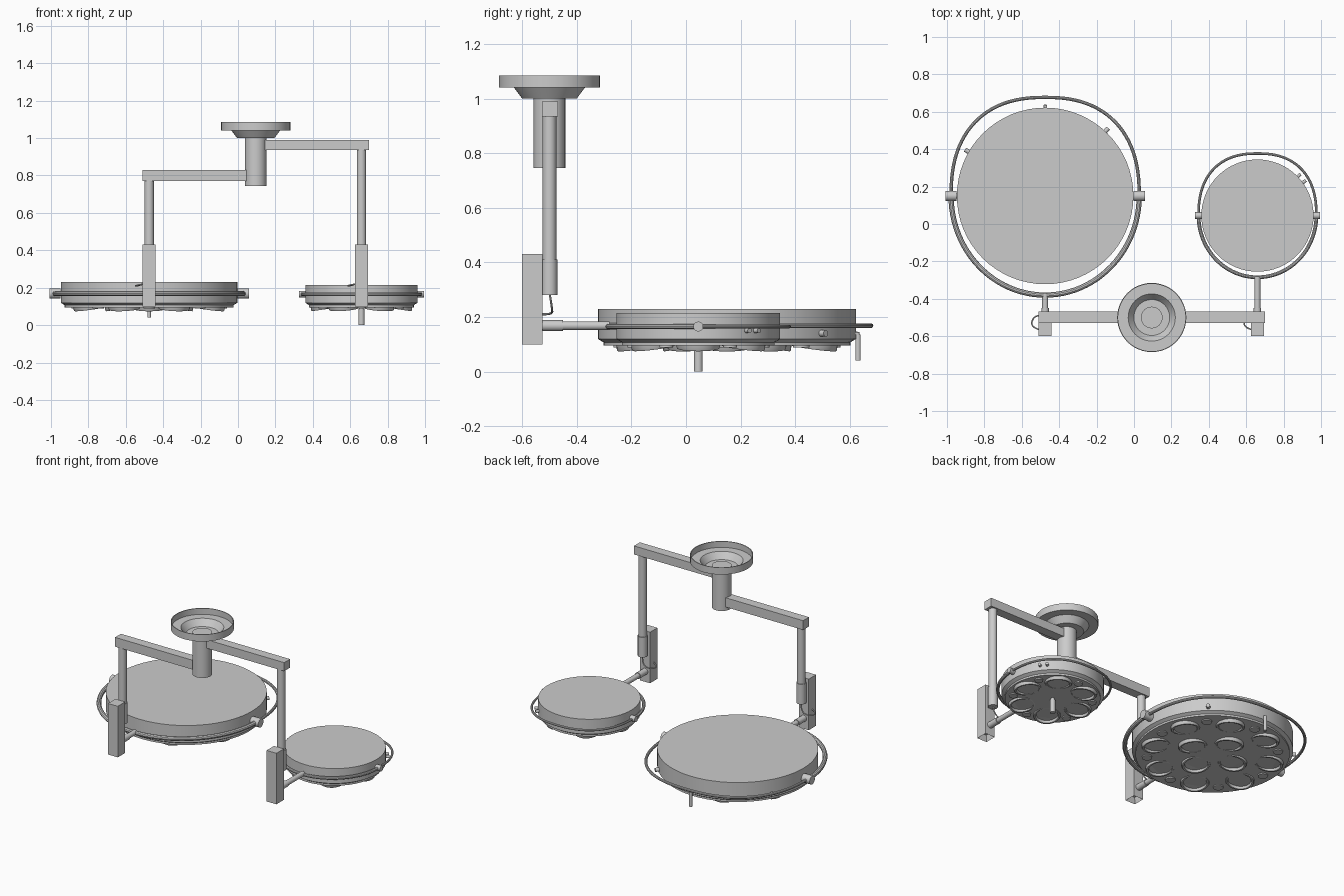
import bpy, bmesh, math
from mathutils import Matrix, Vector

cube = bpy.data.objects.get("Cube")
if cube:
    bpy.data.objects.remove(cube)

grey = bpy.data.materials.new("satin_grey")
grey.use_nodes = True
grey.diffuse_color = (0.6, 0.6, 0.6, 1)
grey.node_tree.nodes["Principled BSDF"].inputs["Base Color"].default_value = (0.6, 0.6, 0.6, 1)


def finish(bm, name, matrix=None):
    """Turn a bmesh into a sharp-edged smooth object."""
    bmesh.ops.recalc_face_normals(bm, faces=bm.faces)
    if matrix is not None:
        bm.transform(matrix)
    mesh = bpy.data.meshes.new(name)
    bm.to_mesh(mesh)
    bm.free()
    obj = bpy.data.objects.new(name, mesh)
    bpy.context.collection.objects.link(obj)
    mesh.materials.append(grey)
    bpy.ops.object.select_all(action='DESELECT')
    obj.select_set(True)
    bpy.context.view_layer.objects.active = obj
    bpy.ops.object.shade_smooth_by_angle(angle=math.radians(35))
    return obj


def lathe(name, profile, matrix, steps=48):
    """Spin a (radius, height) profile about z."""
    bm = bmesh.new()
    verts = [bm.verts.new((r, 0, z)) for r, z in profile]
    edges = [bm.edges.new(pair) for pair in zip(verts, verts[1:])]
    bmesh.ops.spin(bm, geom=verts + edges, axis=(0, 0, 1), cent=(0, 0, 0),
                   angle=math.tau, steps=steps, use_duplicate=False)
    bmesh.ops.remove_doubles(bm, verts=bm.verts, dist=1e-5)
    return finish(bm, name, matrix)


def rod(name, a, b, radius, sides=24):
    a, b = Vector(a), Vector(b)
    bm = bmesh.new()
    bmesh.ops.create_cone(bm, cap_ends=True, segments=sides, radius1=radius,
                          radius2=radius, depth=(b - a).length)
    turn = (b - a).to_track_quat('Z', 'Y').to_matrix().to_4x4()
    return finish(bm, name, Matrix.Translation((a + b) / 2) @ turn)


def box(name, low, high, hollow_end=False):
    low, high = Vector(low), Vector(high)
    bm = bmesh.new()
    bmesh.ops.create_cube(bm, size=1)
    bm.transform(Matrix.Translation((low + high) / 2) @ Matrix.Diagonal((*(high - low), 1)))
    if hollow_end:
        bottom = min(bm.faces, key=lambda f: f.calc_center_median().z)
        bmesh.ops.inset_region(bm, faces=[bottom], thickness=0.01)
        bmesh.ops.translate(bm, verts=bottom.verts, vec=(0, 0, 0.04))
    return finish(bm, name)


def tube(name, points, radius, smooth=False):
    curve = bpy.data.curves.new(name, 'CURVE')
    curve.dimensions = '3D'
    curve.bevel_depth = radius
    curve.bevel_resolution = 3
    curve.use_fill_caps = True
    curve.resolution_u = 8
    spline = curve.splines.new('NURBS' if smooth else 'POLY')
    spline.points.add(len(points) - 1)
    for p, co in zip(spline.points, points):
        p.co = (*co, 1)
    if smooth:
        spline.use_endpoint_u = True
        spline.order_u = 3
    temp = bpy.data.objects.new(name + "_path", curve)
    bpy.context.collection.objects.link(temp)
    bm = bmesh.new()
    bm.from_mesh(temp.evaluated_get(bpy.context.evaluated_depsgraph_get()).to_mesh())
    bpy.data.objects.remove(temp)
    return finish(bm, name)


def polar(centre, radius, degrees, z):
    t = math.radians(degrees)
    return Vector((centre[0] + radius * math.cos(t), centre[1] + radius * math.sin(t), z))


def reflector(name, centre, radius, degrees, z, size):
    """A shallow lamp cup tilted towards the middle of the head."""
    aim = Matrix.Rotation(math.radians(degrees), 4, 'Z') @ Matrix.Rotation(math.radians(8), 4, 'Y')
    profile = [(size, 0.03), (size, 0), (size * 0.96, -0.005), (size * 0.84, -0.005),
               (size * 0.8, 0), (size * 0.78, 0.01), (0, 0.01)]
    lathe(name, profile, Matrix.Translation(polar(centre, radius, degrees, z)) @ aim, 32)


def lamp_head(name, centre, radius, low, top):
    edge = radius - 0.02
    lathe(name + "_housing", [(0, low), (edge, low), (edge, low + 0.012),
                              (radius, low + 0.024), (radius, top), (0, top)],
          Matrix.Translation((*centre, 0)), 64)


def yoke(name, centre, half_width, back, front, z, thick, thin, pivot):
    """Thick front half hoop, thin squarer back half hoop, and two pivots."""
    def arc(depth, power):
        out = []
        for i in range(49):
            t = math.pi * i / 48
            c, s = math.cos(t), math.sin(t)
            out.append((centre[0] + math.copysign(abs(c) ** power, c) * half_width,
                        centre[1] + depth * s ** power, z))
        return out
    tube(name + "_front_hoop", arc(-front, 1.0), thick)
    tube(name + "_back_hoop", arc(back, 0.84), thin)
    for side, word in ((1, "left"), (-1, "right")):
        x = centre[0] + side * half_width
        rod(f"{name}_{word}_pivot", (x - pivot, centre[1], z), (x + pivot, centre[1], z), pivot * 0.9)
        rod(f"{name}_{word}_pin", (x, centre[1], z), (x - side * 0.06, centre[1], z), pivot * 0.45)


def drop_support(name, x, top, hoop_y):
    """Pole, sleeve, bracket, cable and stem that carry one head."""
    y = -0.5
    rod(name + "_pole", (x, y, 0.3), (x, y, top), 0.025)
    rod(name + "_sleeve", (x, y, 0.28), (x, y, 0.41), 0.029)
    box(name + "_bracket", (x - 0.035, -0.6, 0.1), (x + 0.035, -0.525, 0.43), True)
    rod(name + "_collar", (x, -0.53, 0.168), (x, -0.45, 0.168), 0.02)
    rod(name + "_stem", (x, -0.46, 0.168), (x, hoop_y, 0.168), 0.016)
    tube(name + "_cable", [(x, y, 0.29), (x, -0.49, 0.23), (x - 0.06, -0.49, 0.21),
                           (x - 0.08, -0.55, 0.21), (x - 0.03, -0.565, 0.22)], 0.004, True)


# Ceiling mount and column
mount = Matrix.Translation((0.095, -0.5, 0))
lathe("ceiling_dish", [(0, 1.0), (0.1, 1.0), (0.13, 1.04), (0.185, 1.04), (0.185, 1.085),
                       (0.18, 1.085), (0.18, 1.046), (0.126, 1.046), (0.096, 1.006), (0, 1.006)], mount)
rod("column", (0.095, -0.5, 0.745), (0.095, -0.5, 1.015), 0.058, 32)

# Horizontal arms
box("left_arm", (0.12, -0.528, 0.935), (0.7, -0.468, 0.99))
box("right_arm", (-0.51, -0.528, 0.77), (0.07, -0.468, 0.83))
drop_support("left", 0.66, 0.94, -0.28)
drop_support("right", -0.475, 0.78, -0.37)

# Large head
big = (-0.475, 0.15)
lamp_head("large", big, 0.472, 0.095, 0.23)
yoke("large", big, 0.503, 0.527, 0.53, 0.168, 0.014, 0.009, 0.03)
for i in range(8):
    reflector(f"large_outer_cup_{i}", big, 0.345, 45 * i + 22.5, 0.09, 0.085)
    spot = polar(big, 0.385, 45 * i, 0.1)
    rod(f"large_small_spot_{i}", spot, spot - Vector((0, 0, 0.012)), 0.03)
for i in range(4):
    reflector(f"large_inner_cup_{i}", big, 0.15, 90 * i, 0.09, 0.085)
for degrees in (47, 150):
    rod(f"large_knob_{degrees}", polar(big, 0.46, degrees, 0.14), polar(big, 0.495, degrees, 0.14), 0.012)
tube("large_handle_arm", [(-0.475, 0.6, 0.14), (-0.475, 0.63, 0.14), (-0.475, 0.63, 0.09)], 0.008)
rod("large_handle", (-0.475, 0.63, 0.04), (-0.475, 0.63, 0.135), 0.01)

# Small head
small = (0.66, 0.045)
lamp_head("small", small, 0.3, 0.095, 0.215)
yoke("small", small, 0.315, 0.332, 0.33, 0.165, 0.01, 0.007, 0.02)
for i in range(6):
    reflector(f"small_cup_{i}", small, 0.19, 60 * i, 0.09, 0.08)
    spot = polar(small, 0.235, 60 * i + 30, 0.1)
    rod(f"small_spot_{i}", spot, spot - Vector((0, 0, 0.012)), 0.025)
for degrees in (36, 44):
    rod(f"small_knob_{degrees}", polar(small, 0.29, degrees, 0.15), polar(small, 0.32, degrees, 0.15), 0.009)
rod("small_handle_neck", (*small, 0.06), (*small, 0.11), 0.012)
rod("small_handle", (*small, 0), (*small, 0.085), 0.016)
